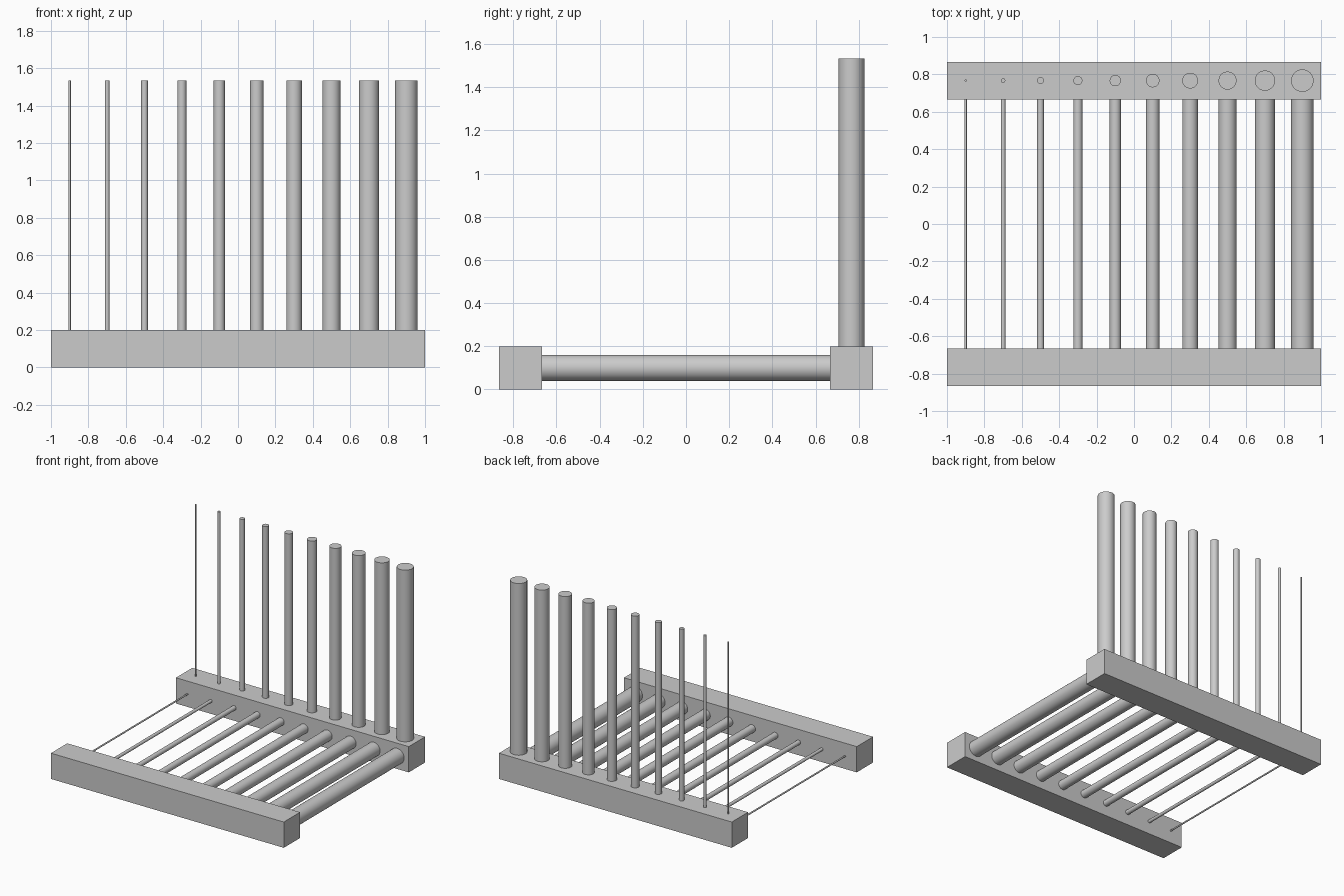
import bpy
import math

cube = bpy.data.objects.get("Cube")
if cube:
    bpy.data.objects.remove(cube, do_unlink=True)

BAR = 0.2            # square section of both bars
SPAN = 4 / 3         # visible length of every rod
BAR_Y = (SPAN + BAR) / 2
COUNT = 10
EMBED = 0.02         # how far rod ends sink into the bars

# Single plain material
grey = bpy.data.materials.new("plain grey")
grey.use_nodes = True
colour = (0.6, 0.6, 0.6, 1)
grey.diffuse_color = colour
grey.node_tree.nodes["Principled BSDF"].inputs["Base Color"].default_value = colour


def finish(name):
    obj = bpy.context.object
    obj.name = name
    obj.data.materials.append(grey)
    return obj


def bar(name, y):
    bpy.ops.mesh.primitive_cube_add(size=1, location=(0, y, BAR / 2))
    obj = finish(name)
    obj.scale = (2, BAR, BAR)
    bpy.ops.object.transform_apply(location=False, rotation=False, scale=True)


def rod(name, radius, length, location, tilt=0):
    bpy.ops.mesh.primitive_cylinder_add(vertices=48, radius=radius, depth=length,
                                        location=location, rotation=(tilt, 0, 0))
    finish(name)
    bpy.ops.object.shade_smooth_by_angle(angle=math.radians(30))


# Front and back bars
bar("front_bar", -BAR_Y)
bar("back_bar", BAR_Y)

# Rods grow evenly thicker towards +x: one lying and one standing per step
for i in range(COUNT):
    x = -1 + BAR * (i + 0.5)
    radius = 0.006 * (i + 1)
    rod(f"lying_rod_{i + 1}", radius, SPAN + 2 * EMBED, (x, 0, BAR / 2), math.pi / 2)
    rod(f"standing_rod_{i + 1}", radius, SPAN + EMBED,
        (x, BAR_Y, BAR + (SPAN - EMBED) / 2))
